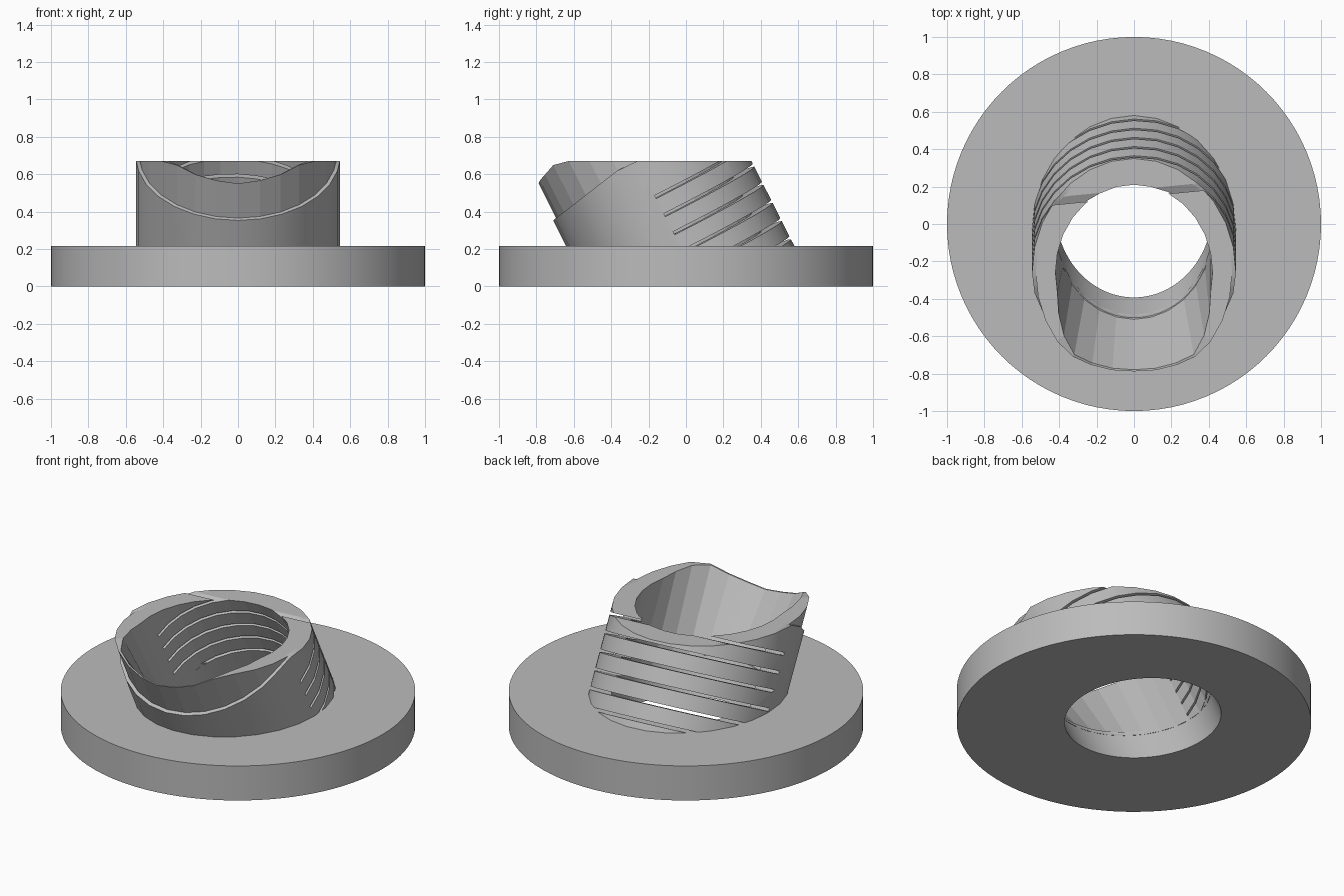
import bpy, bmesh, math
from mathutils import Matrix, Vector

cube = bpy.data.objects.get("Cube")
if cube:
    bpy.data.objects.remove(cube)

SLOPE = 0.505                  # lean of the tube towards the front
LEAN = math.atan(SLOPE)
AXIS_Y = 0.078                 # where the tube axis meets the ground
BASE_H, TOP = 0.215, 0.67
BORE, SLEEVE, SHELL = 0.42, 0.525, 0.545

grey = bpy.data.materials.new("plain_grey")
grey.use_nodes = True
grey.diffuse_color = (0.5, 0.5, 0.5, 1)
grey.node_tree.nodes["Principled BSDF"].inputs["Base Color"].default_value = (0.5, 0.5, 0.5, 1)


def finish(name, bm):
    bmesh.ops.recalc_face_normals(bm, faces=bm.faces)
    mesh = bpy.data.meshes.new(name)
    bm.to_mesh(mesh)
    bm.free()
    obj = bpy.data.objects.new(name, mesh)
    mesh.materials.append(grey)
    bpy.context.collection.objects.link(obj)
    return obj


def ring(name, count, section):
    """Closed ring: section(angle from front) gives the corners of the wall."""
    bm = bmesh.new()
    loops = [[bm.verts.new(p) for p in section(math.tau * i / count)] for i in range(count)]
    for i, a in enumerate(loops):
        b = loops[(i + 1) % count]
        for k in range(len(a)):
            m = (k + 1) % len(a)
            bm.faces.new((a[k], a[m], b[m], b[k]))
    return finish(name, bm)


def on_tube(angle, radius, z):
    """Point on the leaning cylinder at a given height."""
    y = AXIS_Y - SLOPE * z - radius * math.cos(angle) / math.cos(LEAN)
    return Vector((radius * math.sin(angle), y, z))


def blend(x, stops):
    for (x0, v0), (x1, v1) in zip(stops, stops[1:]):
        if x <= x1:
            return v0 + (v1 - v0) * (x - x0) / (x1 - x0)
    return stops[-1][1]


def from_front(angle):
    return math.degrees(min(angle, math.tau - angle))


# Base disc with a slanted bore
def base_section(a):
    rim = [Vector((math.sin(a), -math.cos(a), z)) for z in (0, BASE_H)]
    return [on_tube(a, BORE, 0), rim[0], rim[1], on_tube(a, BORE, BASE_H)]


# Inner sleeve, thinning to a dipped lip at the front
def sleeve_section(a):
    d = from_front(a)
    z = blend(d, [(0, 0.55), (20, 0.575), (30, 0.615), (44, TOP), (180, TOP)])
    lip = blend(d, [(0, SLEEVE - 0.008), (38, SLEEVE - 0.012), (75, BORE), (180, BORE)])
    low = BASE_H - 0.03
    return [on_tube(a, BORE, low), on_tube(a, SLEEVE, low),
            on_tube(a, SLEEVE, z), on_tube(a, lip, z)]


# Outer shell, cut by a sloping plane at the front
def shell_section(a):
    def cut(radius):
        y0 = on_tube(a, radius, 0).y
        return on_tube(a, radius, min(TOP, (0.33 + 0.776 * (y0 + 0.74)) / (1 + 0.776 * SLOPE)))
    low = BASE_H - 0.03
    inner = SLEEVE - 0.015
    return [on_tube(a, inner, low), on_tube(a, SHELL, low), cut(SHELL), cut(inner)]


base = ring("base_disc", 96, base_section)
sleeve = ring("inner_sleeve", 28, sleeve_section)
shell = ring("outer_shell", 28, shell_section)

# Thin slots across the back half of the tube
bm = bmesh.new()
for k in range(6):
    back = on_tube(math.pi, SHELL, 0.26 + 0.097 * k)
    place = (Matrix.Translation(back) @ Matrix.Rotation(LEAN, 4, 'X')
             @ Matrix.Rotation(math.radians(2.5), 4, 'Y')
             @ Matrix.Translation((0, -0.22, 0)) @ Matrix.Diagonal((1.4, 0.65, 0.018, 1)))
    bmesh.ops.create_cube(bm, size=1, matrix=place)
cutter = finish("slot_cutter", bm)
cutter.hide_render = True

for obj in (sleeve, shell):
    mod = obj.modifiers.new("slots", 'BOOLEAN')
    mod.operation, mod.solver, mod.object = 'DIFFERENCE', 'EXACT', cutter
    bpy.context.view_layer.objects.active = obj
    bpy.ops.object.modifier_apply(modifier=mod.name)
bpy.data.objects.remove(cutter)

# Smooth round sides with sharp rims
for obj in (base, shell):
    bpy.ops.object.select_all(action='DESELECT')
    obj.select_set(True)
    bpy.context.view_layer.objects.active = obj
    bpy.ops.object.shade_smooth_by_angle(angle=math.radians(30))
